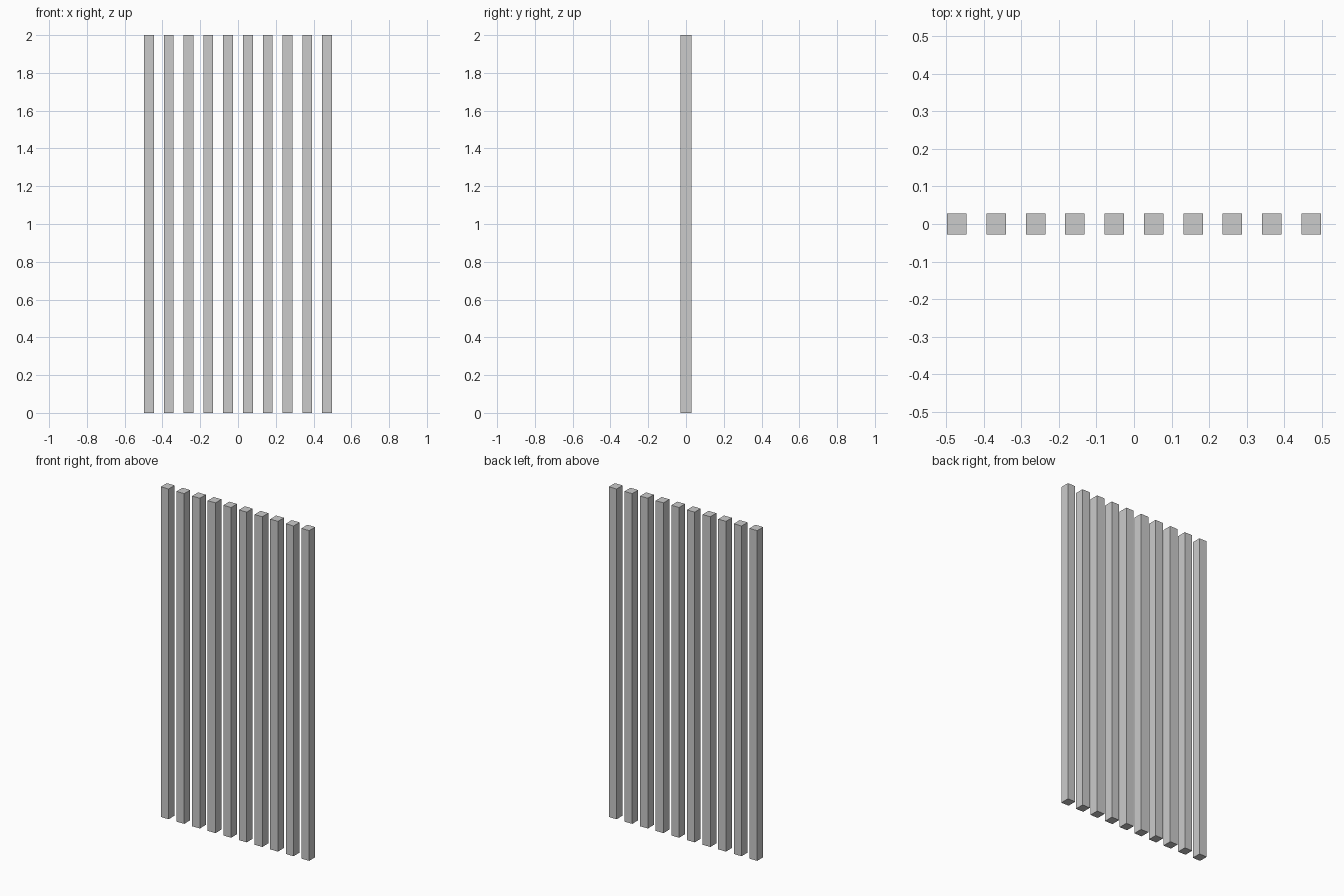
import bpy

if "Cube" in bpy.data.objects:
    bpy.data.objects.remove(bpy.data.objects["Cube"])

COUNT = 10
WIDTH, DEPTH, HEIGHT = 0.052, 0.057, 2.0
PITCH = 0.1047


def add_box(name, size, location):
    bpy.ops.mesh.primitive_cube_add(size=1, location=location)
    box = bpy.context.object
    box.name = name
    box.scale = size
    bpy.ops.object.transform_apply(location=False, rotation=False, scale=True)
    return box


# Row of evenly spaced upright slats, centred on x = 0
for i in range(COUNT):
    x = (i - (COUNT - 1) / 2) * PITCH
    add_box(f"slat_{i + 1:02d}", (WIDTH, DEPTH, HEIGHT), (x, 0, HEIGHT / 2))
